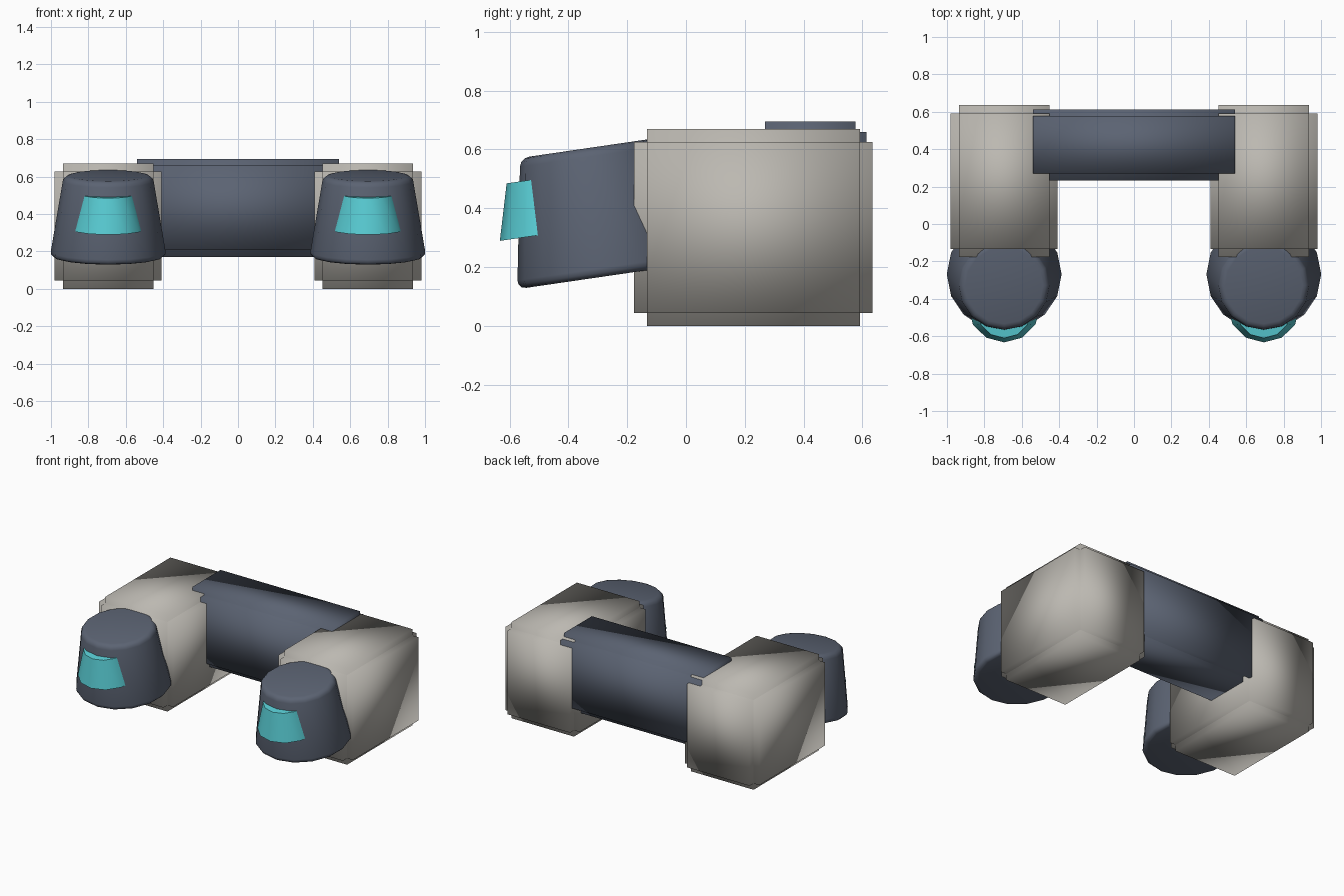
import bpy, bmesh, math
from mathutils import Matrix, Vector

if "Cube" in bpy.data.objects:
    bpy.data.objects.remove(bpy.data.objects["Cube"], do_unlink=True)


def material(name, rgb):
    m = bpy.data.materials.new(name)
    m.use_nodes = True
    m.diffuse_color = (*rgb, 1)
    m.node_tree.nodes["Principled BSDF"].inputs["Base Color"].default_value = (*rgb, 1)
    return m


warm_grey = material("warm grey", (0.50, 0.48, 0.44))
slate = material("slate blue", (0.105, 0.125, 0.17))
cyan = material("cyan", (0.10, 0.62, 0.67))


def finish(bm, name, mat):
    bmesh.ops.recalc_face_normals(bm, faces=bm.faces)
    mesh = bpy.data.meshes.new(name)
    bm.to_mesh(mesh)
    bm.free()
    mesh.materials.append(mat)
    ob = bpy.data.objects.new(name, mesh)
    bpy.context.collection.objects.link(ob)
    return ob


def stepped_block(name, mat, centre, size, step):
    """Three crossed, softly shaded boxes that leave stepped edges."""
    bm = bmesh.new()
    for axis in range(3):
        dims = [s if i == axis else s - 2 * step for i, s in enumerate(size)]
        bmesh.ops.create_cube(bm, size=1, matrix=Matrix.Translation(centre)
                              @ Matrix.Diagonal((*dims, 1)))
    ob = finish(bm, name, mat)
    for p in ob.data.polygons:
        p.use_smooth = True


def tapered_drum(name, mat, base, r_low, r_top, height, sides, turn, bevel):
    """Tapered cylinder leaning forward, with its base centre at base."""
    bm = bmesh.new()
    bmesh.ops.create_cone(bm, cap_ends=True, segments=sides, radius1=r_low,
                          radius2=r_top, depth=height,
                          matrix=Matrix.Translation((0, 0, height / 2))
                          @ Matrix.Rotation(turn, 4, 'Z'))
    if bevel:
        rims = [e for e in bm.edges if abs(e.verts[0].co.z - e.verts[1].co.z) < 1e-4]
        bmesh.ops.bevel(bm, geom=rims, offset=bevel, segments=3,
                        profile=0.5, affect='EDGES')
    bm.transform(Matrix.Translation(base) @ Matrix.Rotation(math.radians(8.3), 4, 'X'))
    ob = finish(bm, name, mat)
    bpy.ops.object.select_all(action='DESELECT')
    ob.select_set(True)
    bpy.context.view_layer.objects.active = ob
    bpy.ops.object.shade_smooth_by_angle(angle=math.radians(40))


# Side blocks, rounded heads and their visors
for side, s in (("left", 1), ("right", -1)):
    x = 0.694 * s
    stepped_block(side + "_block", warm_grey, Vector((x, 0.229, 0.335)),
                  (0.572, 0.812, 0.67), 0.044)
    tapered_drum(side + "_head", slate, Vector((x, -0.265, 0.17)),
                 0.312, 0.238, 0.44, 16, 0, 0.03)
    tapered_drum(side + "_visor", cyan, Vector((x, -0.442, 0.317)),
                 0.193, 0.142, 0.19, 12, 0, 0)

# Bar joining the two blocks
stepped_block("cross_bar", slate, Vector((0, 0.423, 0.433)),
              (1.15, 0.38, 0.524), 0.036)
